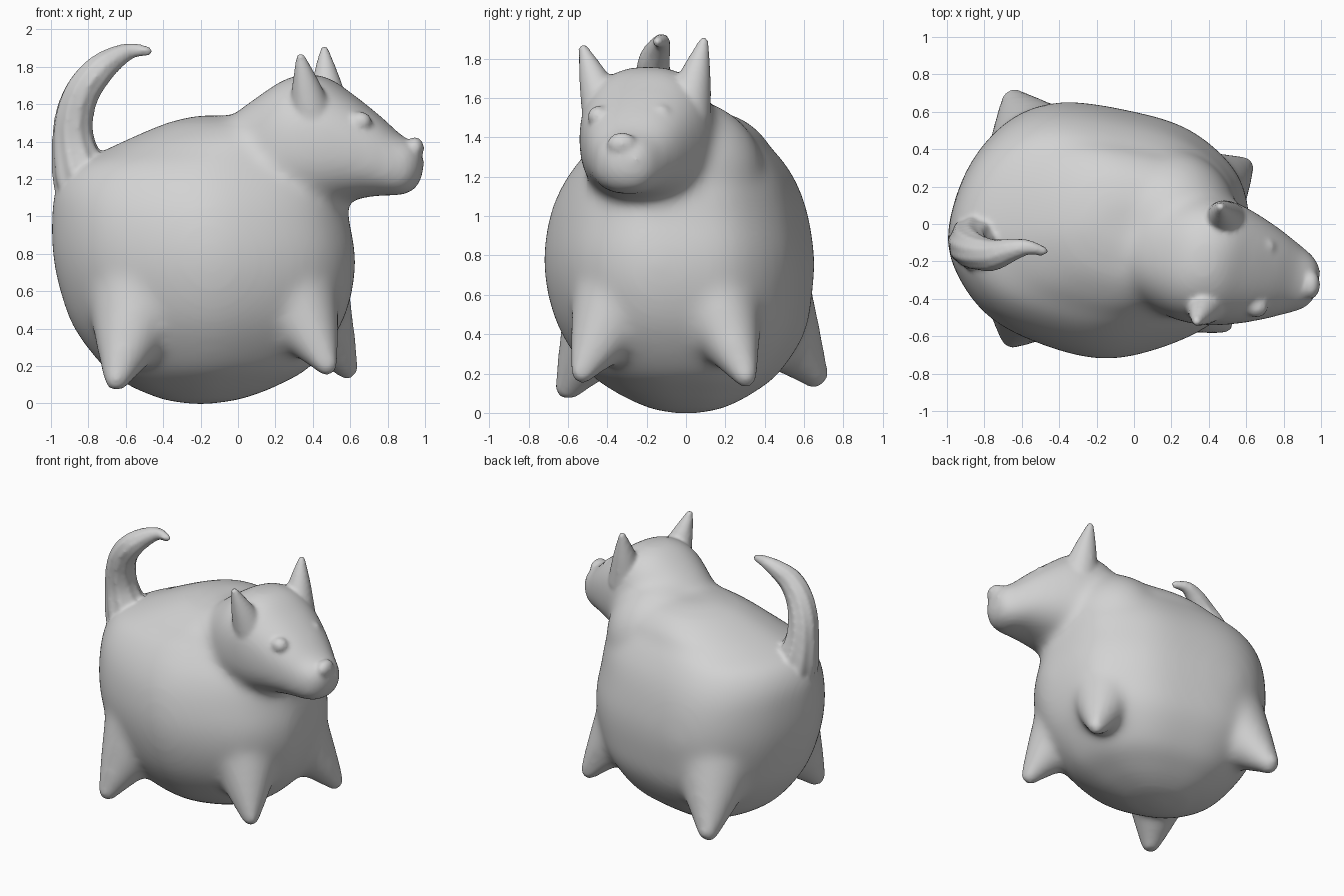
import bpy, bmesh, math
from mathutils import Vector, Matrix

if "Cube" in bpy.data.objects:
    bpy.data.objects.remove(bpy.data.objects["Cube"])

mat = bpy.data.materials.new("plain grey")
mat.diffuse_color = (0.65, 0.65, 0.65, 1)
mat.use_nodes = True
mat.node_tree.nodes["Principled BSDF"].inputs["Base Color"].default_value = mat.diffuse_color


def spline(rows, n, closed=False):
    """Catmull-Rom interpolation of tuples of any length."""
    out, c = [], len(rows)
    get = lambda i: rows[i % c] if closed else rows[max(0, min(c - 1, i))]
    for i in range(c if closed else c - 1):
        a, b, d, e = get(i - 1), get(i), get(i + 1), get(i + 2)
        for k in range(n):
            t = k / n
            out.append(tuple(0.5 * (2 * q + (r - p) * t + (2 * p - 5 * q + 4 * r - s) * t * t
                       + (3 * q - p - 3 * r + s) * t ** 3) for p, q, r, s in zip(a, b, d, e)))
    if not closed:
        out.append(rows[-1])
    return out


def loft(bm, rings):
    vr = [[bm.verts.new(p) for p in ring] for ring in rings]
    n = len(vr[0])
    for a, b in zip(vr, vr[1:]):
        for i in range(n):
            bm.faces.new((a[i], a[(i + 1) % n], b[(i + 1) % n], b[i]))
    bm.faces.new(vr[0])
    bm.faces.new(vr[-1])


def tube(bm, rows, ripple=0.0, n=36):
    """Round tube through (x, y, z, radius) rows with a domed end."""
    pts = spline(rows, 6)
    end, prev = Vector(pts[-1][:3]), Vector(pts[-2][:3])
    d, r = (end - prev).normalized(), pts[-1][3]
    for a in (25, 50, 70, 85):
        a = math.radians(a)
        pts.append((*(end + d * r * math.sin(a)), r * math.cos(a)))
    rings = []
    for i, p in enumerate(pts):
        t = Vector(pts[min(i + 1, len(pts) - 1)][:3]) - Vector(pts[max(i - 1, 0)][:3])
        t.normalize()
        u = Vector((0, 1, 0))
        u = (u - t * t.dot(u)).normalized()
        v = t.cross(u)
        ring = []
        for k in range(n):
            a = 2 * math.pi * k / n
            rr = p[3] * (1 + ripple * math.sin(9 * a + i * 0.12))
            ring.append(Vector(p[:3]) + (u * math.cos(a) + v * math.sin(a)) * rr)
        rings.append(ring)
    loft(bm, rings)


def ball(bm, loc, size):
    m = Matrix.Translation(loc) @ Matrix.Diagonal((*size, 1))
    bmesh.ops.create_uvsphere(bm, u_segments=32, v_segments=24, radius=1, matrix=m)


def finish(bm, name):
    bmesh.ops.recalc_face_normals(bm, faces=bm.faces)
    me = bpy.data.meshes.new(name)
    bm.to_mesh(me)
    bm.free()
    ob = bpy.data.objects.new(name, me)
    bpy.context.collection.objects.link(ob)
    me.materials.append(mat)
    return ob


def fuse(ob, voxel, smooth):
    """Melt overlapping parts into one smooth skin."""
    bpy.context.view_layer.objects.active = ob
    m = ob.modifiers.new("fuse", 'REMESH')
    m.mode, m.voxel_size, m.use_smooth_shade = 'VOXEL', voxel, True
    s = ob.modifiers.new("soften", 'SMOOTH')
    s.factor, s.iterations = 0.5, smooth
    for name in ("fuse", "soften"):
        bpy.ops.object.modifier_apply(modifier=name)


bm = bmesh.new()
# fat torso: one plan outline fitted to extents at each height
plan = spline([(.62, -.1), (.56, .25), (.3, .5), (-.05, .61), (-.4, .65), (-.66, .56), (-.86, .34),
               (-.97, .05), (-.97, -.18), (-.82, -.44), (-.58, -.6), (-.2, -.71), (.12, -.66),
               (.42, -.52), (.58, -.32)], 4, True)
sections = [(-.006, -.22, -.18, -.02, .02), (.015, -.38, -.02, -.16, .16), (.05, -.48, .1, -.25, .25),
            (.1, -.59, .22, -.35, .34), (.2, -.72, .39, -.49, .47), (.4, -.87, .54, -.63, .6),
            (.6, -.945, .61, -.70, .64), (.8, -.985, .625, -.72, .65), (1.0, -.99, .59, -.69, .62),
            (1.15, -.97, .57, -.63, .57), (1.27, -.89, .52, -.55, .5), (1.35, -.72, .48, -.48, .43),
            (1.42, -.57, .45, -.42, .38), (1.5, -.38, .36, -.3, .27), (1.54, -.22, .2, -.12, .12)]
loft(bm, [[(x0 + (x + .98) / 1.6 * (x1 - x0), y0 + (y + .71) / 1.36 * (y1 - y0), z) for x, y in plan]
          for z, x0, x1, y0, y1 in spline(sections, 4)])

# neck bulk between shoulders and head
ball(bm, (.2, -.03, 1.2), (.37, .43, .4))

# head: along, top, bottom, half width; turned a little to the front
turn = Matrix.Translation((.41, -.2, 0)) @ Matrix.Rotation(math.radians(-12.5), 4, 'Z')
head = [(-.5, 1.5, .9, .24), (-.3, 1.645, .95, .3), (-.12, 1.75, 1.0, .345), (.05, 1.75, 1.04, .34),
        (.2, 1.655, 1.085, .3), (.35, 1.54, 1.11, .24), (.47, 1.435, 1.11, .18),
        (.545, 1.4, 1.14, .14), (.59, 1.35, 1.22, .075)]


def power(v, e):
    return math.copysign(abs(v) ** e, v)


rings = []
for s, top, bot, w in spline(head, 4):
    ring = []
    for k in range(40):
        a = 2 * math.pi * k / 40
        ring.append(turn @ Vector((s, w * power(math.cos(a), .85),
                                   (top + bot) / 2 + (top - bot) / 2 * power(math.sin(a), .85))))
    rings.append(ring)
loft(bm, rings)

# four stubby legs: root, root radius, foot, foot radius
legs = [((-.52, -.33, .58), .31, (-.65, -.6, .13), .077),
        ((-.5, .36, .58), .31, (-.64, .65, .2), .084),
        ((.28, -.32, .6), .28, (.475, -.53, .205), .07),
        ((.33, .12, .62), .28, (.585, .305, .185), .07)]
for root, r0, foot, r1 in legs:
    mid = Vector(root).lerp(Vector(foot), .6)
    tube(bm, [(*root, r0), (*mid, r0 * .42 + r1 * .55), (*foot, r1)])
body = finish(bm, "body")
fuse(body, .025, 22)

# ears, eyes, nose and tail are added and lightly fused
bm = bmesh.new()
bm.from_mesh(body.data)
ears = [((.40, -.40, 1.5), (.335, -.522, 1.85)), ((.485, .0, 1.52), (.462, .09, 1.885))]
for root, tip in ears:
    mid = Vector(root).lerp(Vector(tip), .55)
    tube(bm, [(*root, .13), (*mid, .078), (*tip, .026)])
ball(bm, (.70, -.125, 1.515), (.06, .055, .055))
ball(bm, (.655, -.445, 1.505), (.06, .055, .055))
ball(bm, (.945, -.325, 1.365), (.05, .075, .06))
# curled tail with lengthwise hair grooves
tube(bm, [(-.80, -.1, 1.08, .15), (-.845, -.1, 1.23, .145), (-.88, -.11, 1.40, .112), (-.875, -.13, 1.54, .1),
          (-.83, -.155, 1.67, .092), (-.75, -.165, 1.775, .082), (-.66, -.14, 1.845, .063),
          (-.57, -.125, 1.885, .042), (-.485, -.145, 1.885, .026)], ripple=.05, n=72)
bmesh.ops.recalc_face_normals(bm, faces=bm.faces)
old = body.data
body.data = bpy.data.meshes.new("body")
bpy.data.meshes.remove(old)
bm.to_mesh(body.data)
bm.free()
body.data.materials.append(mat)
fuse(body, .014, 7)
